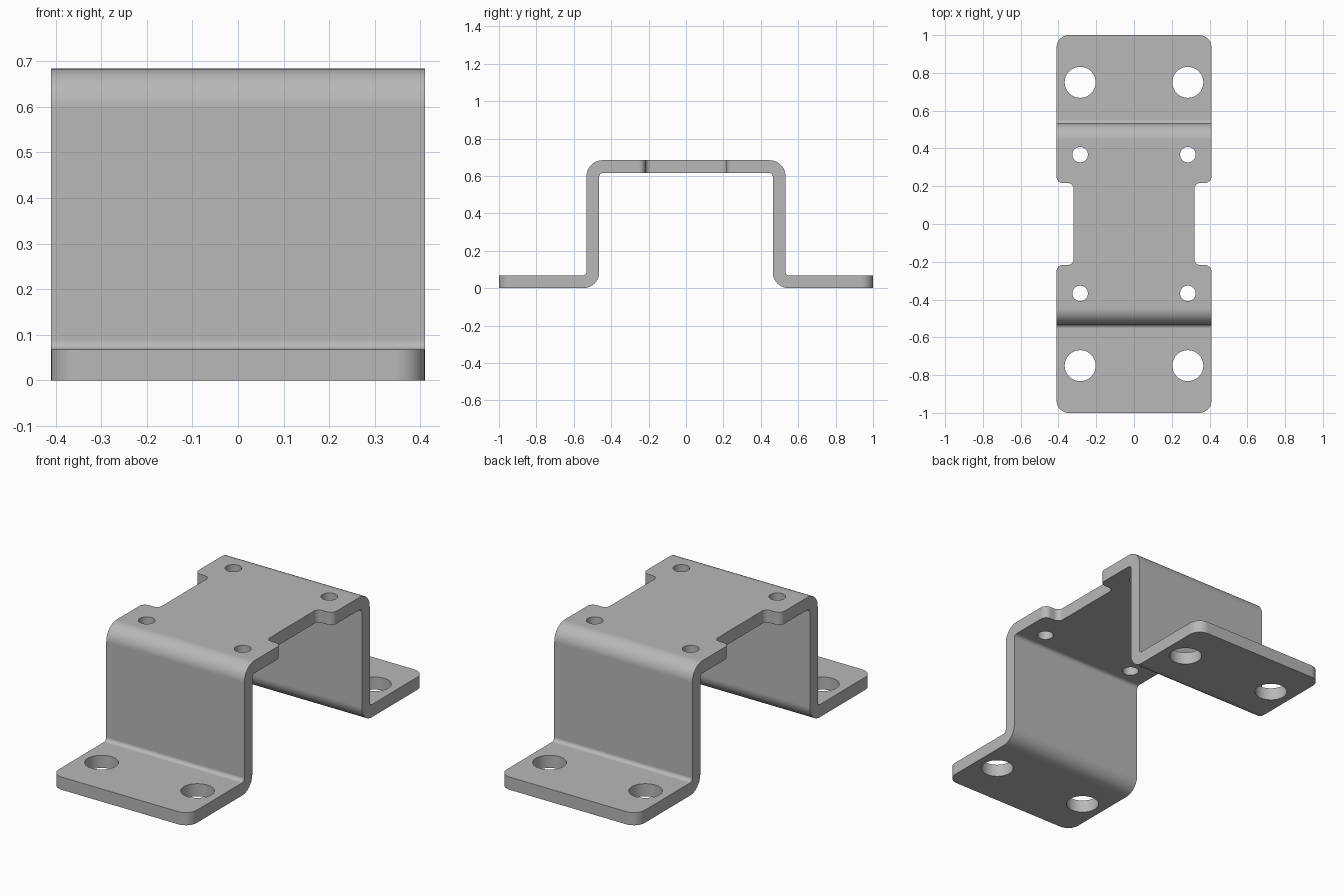
import bpy, bmesh, math
from mathutils import Vector, Matrix

cube = bpy.data.objects.get("Cube")
if cube:
    bpy.data.objects.remove(cube, do_unlink=True)

W, T = 0.41, 0.068                # half width, sheet thickness
H = 0.684                         # overall height
WALL_OUT = 0.532                  # outer face of the upright walls
WALL_IN = WALL_OUT - T
R_OUT, R_IN = 0.085, 0.02         # bend radii

steel = bpy.data.materials.new("grey steel")
steel.diffuse_color = (0.48, 0.48, 0.48, 1)
steel.use_nodes = True
bsdf = steel.node_tree.nodes["Principled BSDF"]
bsdf.inputs["Base Color"].default_value = (0.48, 0.48, 0.48, 1)
bsdf.inputs["Roughness"].default_value = 0.6


def fillet(corners, steps=10):
    """Round each (x, y, radius) corner of a closed polygon."""
    out = []
    n = len(corners)
    for i, (x, y, r) in enumerate(corners):
        p = Vector((x, y))
        if r == 0:
            out.append(p)
            continue
        a = (Vector(corners[i - 1][:2]) - p).normalized()
        b = (Vector(corners[(i + 1) % n][:2]) - p).normalized()
        # all corners are right angles
        centre = p + (a + b) * r
        for k in range(steps + 1):
            t = k / steps * math.pi / 2
            out.append(centre - b * r * math.cos(t) - a * r * math.sin(t))
    return out


def prism(name, points, to_3d, direction):
    """Extrude a closed outline into a solid."""
    bm = bmesh.new()
    face = bm.faces.new([bm.verts.new(to_3d(p)) for p in points])
    ext = bmesh.ops.extrude_face_region(bm, geom=[face])["geom"]
    bmesh.ops.translate(bm, vec=direction,
                        verts=[v for v in ext if isinstance(v, bmesh.types.BMVert)])
    bmesh.ops.recalc_face_normals(bm, faces=bm.faces)
    return finish(name, bm)


def finish(name, bm):
    mesh = bpy.data.meshes.new(name)
    bm.to_mesh(mesh)
    bm.free()
    mesh.materials.append(steel)
    obj = bpy.data.objects.new(name, mesh)
    bpy.context.collection.objects.link(obj)
    return obj


def cut(target, cutter, operation):
    """Apply a boolean and discard the cutter."""
    cutter.hide_render = True
    mod = target.modifiers.new("cut", "BOOLEAN")
    mod.operation, mod.object, mod.solver = operation, cutter, "EXACT"
    bpy.context.view_layer.objects.active = target
    bpy.ops.object.modifier_apply(modifier=mod.name)
    bpy.data.objects.remove(cutter, do_unlink=True)


# Bent sheet: side profile in (y, z), wider than needed and trimmed below
half = [(WALL_OUT, H, R_OUT), (WALL_OUT, T, R_IN), (1.1, T, 0),
        (1.1, 0, 0), (WALL_IN, 0, R_OUT), (WALL_IN, H - T, R_IN)]
profile = half + [(-y, z, r) for y, z, r in reversed(half)]
bracket = prism("bent_bracket", fillet(profile),
                lambda p: (-0.5, p.x, p.y), (1, 0, 0))

# Plan outline with rounded feet and a notch in each side of the top plate
quarter = [(W, 1.0, 0.065), (W, 0.217, 0.035), (0.32, 0.217, 0.03)]
right = quarter + [(x, -y, r) for x, y, r in reversed(quarter)]
plan = right + [(-x, y, r) for x, y, r in reversed(right)]
outline = prism("plan_outline", fillet(plan),
                lambda p: (p.x, p.y, -0.2), (0, 0, 1.2))
cut(bracket, outline, "INTERSECT")

# Four mounting holes in the feet, four small holes in the top plate
bm = bmesh.new()
for sx in (-1, 1):
    for sy in (-1, 1):
        for y, z, r in ((0.75, T / 2, 0.082), (0.367, H - T / 2, 0.041)):
            bmesh.ops.create_cone(bm, cap_ends=True, segments=48, radius1=r,
                                  radius2=r, depth=0.2,
                                  matrix=Matrix.Translation((sx * 0.285, sy * y, z)))
cut(bracket, finish("hole_cutters", bm), "DIFFERENCE")

# Smooth bends and holes, crisp edges, truly flat plates
bpy.ops.object.select_all(action="DESELECT")
bracket.select_set(True)
bpy.context.view_layer.objects.active = bracket
bpy.ops.object.shade_smooth_by_angle(angle=math.radians(30))
normals = bracket.modifiers.new("flat plates", "WEIGHTED_NORMAL")
normals.keep_sharp = True
